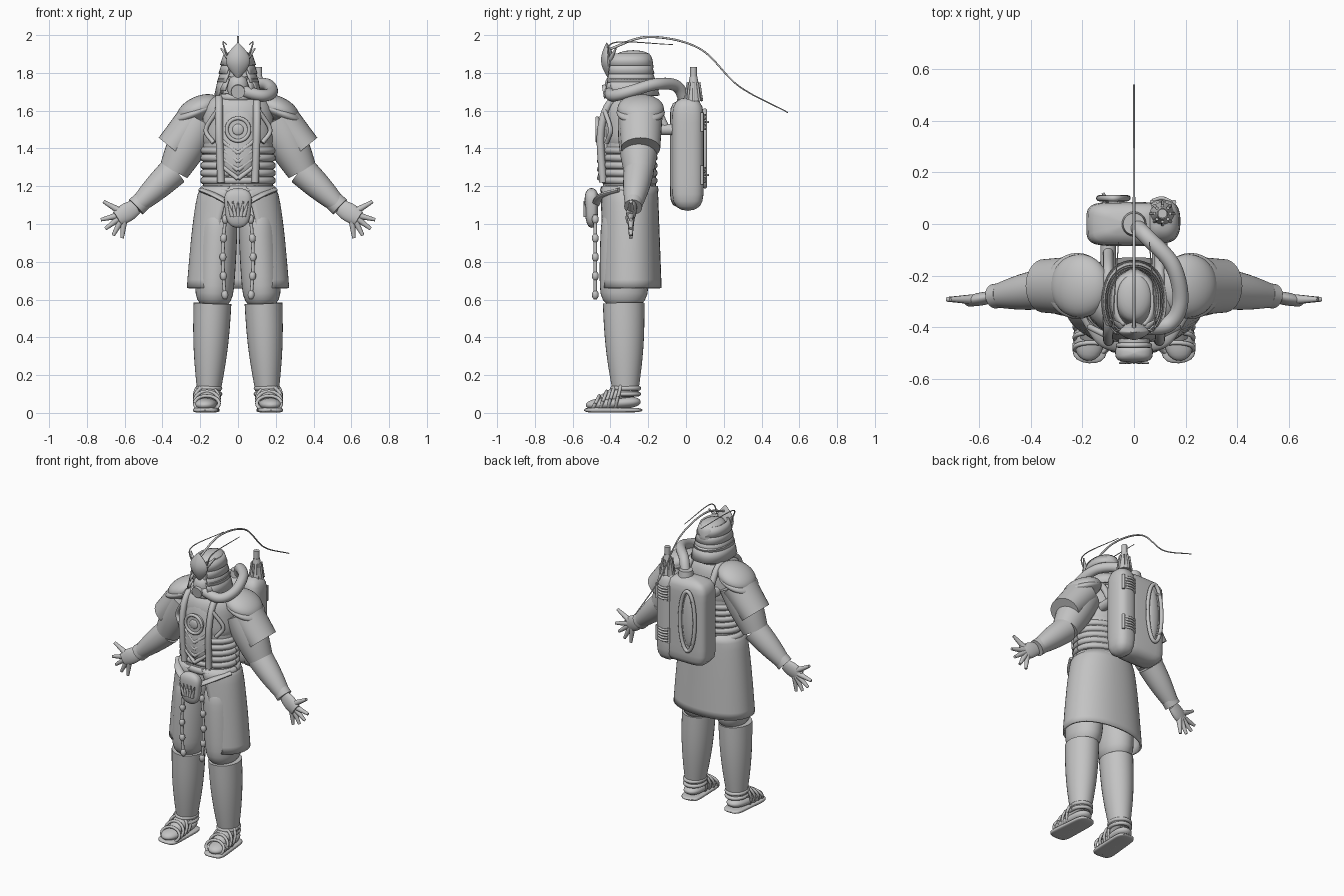
import bpy, bmesh, math
from mathutils import Vector

cube = bpy.data.objects.get("Cube")
if cube:
    bpy.data.objects.remove(cube, do_unlink=True)

X, Y, Z = Vector((1, 0, 0)), Vector((0, 1, 0)), Vector((0, 0, 1))
BODY_Y = -.3
GREY = (.55, .55, .55, 1)
grey = bpy.data.materials.new("plain grey")
grey.use_nodes = True
grey.diffuse_color = GREY
grey.node_tree.nodes["Principled BSDF"].inputs["Base Color"].default_value = GREY


def at(x, z, y=BODY_Y):
    """Point given by width and height, on the body axis unless y is set."""
    return Vector((x, y, z))


def finish(name, bm):
    """Turn a bmesh into a smooth object that keeps its hard edges."""
    bmesh.ops.recalc_face_normals(bm, faces=bm.faces)
    mesh = bpy.data.meshes.new(name)
    bm.to_mesh(mesh)
    bm.free()
    for face in mesh.polygons:
        face.use_smooth = True
    mesh.set_sharp_from_angle(angle=math.radians(40))
    mesh.materials.append(grey)
    obj = bpy.data.objects.new(name, mesh)
    bpy.context.collection.objects.link(obj)
    return obj


def power(value, e):
    return math.copysign(abs(value) ** (2 / e), value)


def stitch(bm, rings, closed):
    for low, high in zip(rings, rings[1:]):
        for k in range(len(low) if closed else len(low) - 1):
            n = (k + 1) % len(low)
            bm.faces.new((low[k], low[n], high[n], high[k]))


def spline(points, t):
    """Point on a Catmull-Rom curve through the given points."""
    ends = [points[0] * 2 - points[1], *points, points[-1] * 2 - points[-2]]
    i = min(int(t * (len(points) - 1)), len(points) - 2)
    t = t * (len(points) - 1) - i
    a, b, c, d = ends[i:i + 4]
    return b + (c - a) * t / 2 + (a - b * 2.5 + c * 2 - d / 2) * t * t + ((b - c) * 1.5 + (d - a) / 2) * t ** 3


def sweep(name, centres, radii, flat=1, e=2):
    """Skin superellipse rings along a path with a steady frame."""
    bm, rings = bmesh.new(), []
    sides = 12 if max(radii) < .03 else 32
    first = centres[1] - centres[0]
    v = Z if abs(first.y) > first.length * .7 else Y
    for i, (p, r) in enumerate(zip(centres, radii)):
        t = (centres[min(i + 1, len(centres) - 1)] - centres[max(i - 1, 0)]).normalized()
        v = (v - t * v.dot(t)).normalized()
        u = t.cross(v)
        angles = [math.tau * k / sides for k in range(sides)]
        rings.append([bm.verts.new(p + u * r * power(math.cos(a), e) + v * r * flat * power(math.sin(a), e))
                      for a in angles])
    stitch(bm, rings, True)
    bm.faces.new(rings[0])
    bm.faces.new(rings[-1])
    return finish(name, bm)


def limb(name, points, start, end=None, bulge=0, cap=0, flat=1, e=2):
    """Tapered form along a curve; cap rounds both ends, 2 makes an ellipsoid."""
    end = start if end is None else end
    steps = 8 * len(points)
    centres, radii = [], []
    for i in range(steps + 1):
        t = (1 - math.cos(math.pi * i / steps)) / 2 if cap else i / steps
        rounding = math.sqrt(max(1 - abs(2 * t - 1) ** cap, 0)) if cap else 1
        centres.append(spline(points, t))
        radii.append(max((start + (end - start) * t + bulge * math.sin(math.pi * t)) * rounding, .001))
    return sweep(name, centres, radii, flat, e)


def hoop(name, frame, radius):
    """Ring given by its centre and two half axes."""
    centre, u, v = frame
    angles = [math.tau * k / 40 for k in range(41)]
    return sweep(name, [centre + u * math.cos(a) + v * math.sin(a) for a in angles], [radius] * len(angles))


def pair(make, name, points, *args, **options):
    """Build a part on the left and mirror it on the right."""
    for side, sign in (("left_", 1), ("right_", -1)):
        make(side + name, [Vector((sign * p.x, p.y, p.z)) for p in points], *args, **options)


def wrap(name, profile, gap_top, gap_low):
    """Sheet around the body, open at the front by a changing angle."""
    bm, rows, columns = bmesh.new(), [], 48
    for i, (z, rx, ry) in enumerate(profile):
        gap = gap_top + (gap_low - gap_top) * i / (len(profile) - 1)
        angles = [gap + (math.tau - 2 * gap) * k / columns for k in range(columns + 1)]
        rows.append([bm.verts.new(at(rx * power(math.sin(a), 2.2), z, BODY_Y - ry * power(math.cos(a), 2.2)))
                     for a in angles])
    stitch(bm, rows, False)
    solid = finish(name, bm).modifiers.new("thickness", "SOLIDIFY")
    solid.thickness, solid.offset = .012, 0


# Torso with banded waist
limb("torso", [at(0, 1.1), at(0, 1.45)], .185, flat=.76)
limb("chest", [at(0, 1.35), at(0, 1.7)], .2, .18, cap=4, flat=.75)
limb("neck", [at(0, 1.6), at(0, 1.75)], .1, .07)
hoop("collar", [at(0, 1.67), X * .1, Y * .1], .02)
for i in range(5):
    hoop("waist_band", [at(0, 1.23 + i * .04), X * .18, Y * .13], .02)

# Breastplate, chevrons, medallion and harness
limb("breastplate", [at(0, 1.25, -.44), at(0, 1.65, -.4)], .1, cap=3, flat=.4)
for i in range(4):
    height = 1.24 + i * .045
    pair(limb, "chevron", [at(0, height, -.46), at(.09, height + .07, -.44)], .012)
limb("medallion", [at(0, 1.5, -.4), at(0, 1.5, -.47)], .06)
hoop("medallion_rim", [at(0, 1.5, -.47), X * .06, Z * .06], .01)
limb("medallion_boss", [at(0, 1.47, -.47), at(0, 1.53, -.47)], .03, cap=2, flat=.3)
pair(limb, "harness", [at(.09, 1.22, -.44), at(.1, 1.5, -.45), at(.1, 1.66, -.38),
                       at(.1, 1.66, -.2), at(.1, 1.5, -.1)], .02)
pair(limb, "pectoral_seam", [at(.11, 1.6, -.43), at(.17, 1.5, -.4), at(.13, 1.43, -.42)], .012)

# Arms and layered shoulder guards
shoulder, elbow = at(.2, 1.55, -.25), at(.34, 1.28, -.25)
wrist, knuckles = at(.54, 1.09, -.28), at(.64, 1.03)
pair(limb, "upper_arm", [shoulder, elbow], .11, .08, bulge=.01)
pair(limb, "sleeve_plate", [at(.22, 1.56, -.24), at(.35, 1.4, -.24)], .1, .09, flat=1.15)
pair(limb, "forearm", [elbow, wrist], .08, .043, bulge=.006)
pair(limb, "wrist_cuff", [elbow.lerp(wrist, .85), wrist], .053, flat=.9)
pair(limb, "palm", [wrist, knuckles], .04, bulge=.01, flat=.5)
palm = wrist.lerp(knuckles, .6)
for degrees in (30, -14, -38, -62, -84):
    angle = math.radians(degrees)
    reach = X * math.cos(angle) + Z * math.sin(angle)
    pair(limb, "finger", [palm + reach * .03, palm + reach * .13], .019, .009)
pair(limb, "shoulder_pad", [at(.1, 1.66, -.24), at(.32, 1.56, -.24)], .065, cap=2, flat=1.9)
pair(limb, "shoulder_rim", [at(.1, 1.64, -.24), at(.34, 1.54, -.24)], .04, cap=2, flat=3.2)

# Trousers, greaves and sandalled feet
pair(limb, "trouser", [at(.1, 1.1, -.32), at(.13, .55, -.33)], .1, bulge=.005, cap=8, flat=1.25)
pair(limb, "greave", [at(.135, .58, -.33), at(.155, .1, -.32)], .1, .06, bulge=.01, flat=1.1)
pair(limb, "foot", [at(.155, .06, -.24), at(.18, .04, -.53)], .06, cap=4, flat=.55)
pair(limb, "instep", [at(.155, .13, -.3), at(.165, .06, -.44)], .065, .045, flat=.8)
pair(limb, "sole", [at(.155, .015, -.23), at(.175, .015, -.54)], .06, .07, cap=8, flat=.2, e=4)
for k in range(4):
    height = .04 + k * .012
    pair(hoop, "sandal_rope", [at(.165, height + .01, k * .04 - .48), X * .065, Z * height + Y * .02], .009)
for height in (.1, .13):
    pair(hoop, "ankle_wrap", [at(.155, height, -.32), X * .06, Y * .07], .012)

# Skirt, belt, pouch and hanging cords
falls = [k / 12 for k in range(13)]
wrap("skirt", [(1.2 - .54 * t, .185 + .08 * math.sqrt(t), .145 + .02 * t) for t in falls], .2, .7)
hoop("belt", [at(0, 1.18), X * .18, Y * .13], .025)
pair(limb, "sash", [at(.19, 1.18, -.35), at(.12, 1.15, -.45), at(.03, 1.1, -.48)], .025, flat=.5)
limb("pouch", [at(0, .98, -.5), at(0, 1.19, -.5)], .06, .08, cap=4, flat=.5, e=3)
for k in range(-2, 3):
    limb("pouch_claw", [at(k * .015, 1.04, -.53), at(k * .028, 1.12, -.54)], .012, .003)
cord = [at(.065 + .015 * math.sin(k / 3), 1.05 - k * .05, -.48) for k in range(10)]
pair(limb, "cord", cord, .009)
for top, low in zip(cord[::2], cord[1::2]):
    pair(limb, "cord_bead", [top, low], .018, cap=2)

# Head, layered helmet and breathing mask
limb("head", [at(0, 1.66), at(0, 1.9)], .08, cap=2, flat=1.25)
limb("helmet_dome", [at(0, 1.79, -.28), at(0, 1.92, -.28)], .085, .07, cap=4, flat=1.35)
for k in range(4):
    top, width = 1.9 - k * .045, .07 + k * .008
    wrap("helmet_band", [(top, width, width + .03), (top - .06, width + .02, width + .05)], .5, .6)
wrap("neck_guard", [(1.77, .1, .13), (1.68, .12, .155)], .7, 1)
limb("helmet_crest", [at(0, 1.77, -.41), at(0, 1.96, -.42)], .003, bulge=.06, flat=.55, e=1.5)
pair(limb, "crest_wing", [at(.02, 1.84, -.42), at(.09, 1.93, -.37)], .02, .004)
limb("mask", [at(0, 1.65, -.38), at(0, 1.79, -.38)], .055, cap=3, flat=.9)
limb("mask_filter", [at(0, 1.71, -.38), at(0, 1.7, -.44)], .036)
pair(limb, "eye_lens", [at(.035, 1.8, -.36), at(.035, 1.8, -.4)], .022)
limb("breathing_hose", [at(0, 1.71, -.4), at(.13, 1.68, -.39), at(.18, 1.7), at(.15, 1.74, -.16),
                        at(.05, 1.73, -.05), at(0, 1.64, 0)], .031)

# Long whisker and two short feelers
limb("long_whisker", [at(0, 1.92, -.42), at(0, 1.99, -.2), at(0, 1.93, .07), at(0, 1.73, .28),
                      at(0, 1.59, .54)], .007, .003)
pair(limb, "feeler", [at(.05, 1.87, -.41), at(.08, 1.96, -.38), at(.06, 1.95, -.07)], .005, .002)

# Backpack with side tank, nozzle, handle ring and vents
limb("backpack", [at(-.03, 1.08, 0), at(-.03, 1.66, 0)], .155, cap=14, flat=.55, e=4.5)
limb("side_tank", [at(.11, 1.07, .01), at(.11, 1.67, .01)], .07, cap=10, flat=1.2, e=2.6)
nozzle = at(.11, 1.65, .04)
limb("nozzle", [nozzle, nozzle + Z * .13], .045, .02)
limb("nozzle_tip", [nozzle, nozzle + Z * .18], .018)
for k in range(8):
    angle = math.tau * k / 8
    out = X * math.cos(angle) + Y * math.sin(angle)
    limb("nozzle_fin", [nozzle + out * .045, nozzle + out * .03 + Z * .1], .006)
limb("hose_socket", [at(0, 1.64, 0), at(0, 1.69, 0)], .05, .042)
hoop("handle_ring", [at(-.08, 1.4, .1), X * .055, Z * .2], .012)
limb("back_panel", [at(-.08, 1.22, .08), at(-.08, 1.58, .08)], .045, cap=2, flat=.5)
for height in (1.26, 1.54):
    for k in range(-2, 3):
        slat = height + k * .018
        limb("vent_slat", [at(.07, slat, .09), at(.11, slat, .1), at(.155, slat, .08)], .007)
    for x in (.07, .155):
        limb("vent_frame", [at(x, height - .05, .085), at(x, height + .05, .085)], .009)
    limb("side_prong", [at(-.1, height, .08), at(-.12, height, .12)], .006)
pair(limb, "pack_mount", [at(.1, 1.5, -.18), at(.1, 1.5, -.06)], .03)
